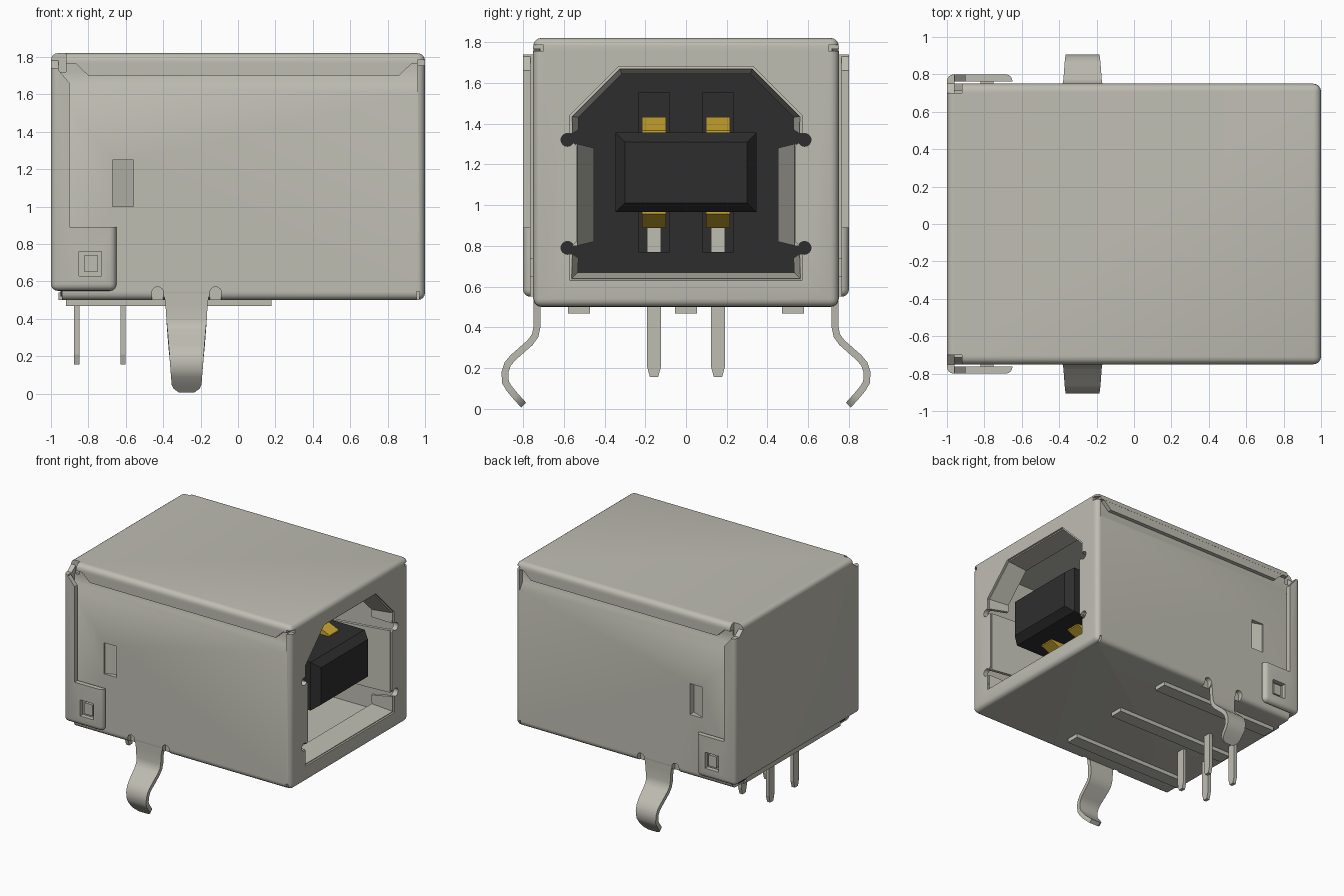
import bpy, bmesh, math
from mathutils import Vector

if "Cube" in bpy.data.objects:
    bpy.data.objects.remove(bpy.data.objects["Cube"], do_unlink=True)


def material(name, rgb):
    m = bpy.data.materials.new(name)
    m.use_nodes = True
    m.diffuse_color = (*rgb, 1)
    bsdf = m.node_tree.nodes["Principled BSDF"]
    bsdf.inputs["Base Color"].default_value = (*rgb, 1)
    bsdf.inputs["Roughness"].default_value = 0.6
    return m


METAL = material("warm grey metal", (0.52, 0.51, 0.45))
BLACK = material("black plastic", (0.027, 0.027, 0.027))
GOLD = material("gold contact", (0.60, 0.39, 0.03))


def finish(name, bm, mat):
    bmesh.ops.recalc_face_normals(bm, faces=bm.faces)
    me = bpy.data.meshes.new(name)
    bm.to_mesh(me)
    bm.free()
    me.materials.append(mat)
    ob = bpy.data.objects.new(name, me)
    bpy.context.collection.objects.link(ob)
    return ob


def loft(name, rings, mat, caps=True, closed=True):
    """Skin a list of equal-length vertex rings."""
    bm = bmesh.new()
    rows = [[bm.verts.new(p) for p in r] for r in rings]
    n = len(rows[0])
    for a, b in zip(rows, rows[1:]):
        for i in range(n if closed else n - 1):
            j = (i + 1) % n
            bm.faces.new((a[i], a[j], b[j], b[i]))
    if caps:
        bm.faces.new(rows[0])
        bm.faces.new(rows[-1])
    return finish(name, bm, mat)


def prism(name, pts, axis, a, b, mat=METAL):
    """Extrude (y,z) points along x, or (x,z) points along y."""
    def at(t):
        return [(t, p, q) if axis == 'x' else (p, t, q) for p, q in pts]
    return loft(name, [at(a), at(b)], mat)


def box(name, x, y, z, mat=METAL, bevel=0, keep=None):
    bm = bmesh.new()
    bmesh.ops.create_cube(bm, size=1)
    for v in bm.verts:
        v.co = [r[0] if c < 0 else r[1] for c, r in zip(v.co, (x, y, z))]
    if bevel:
        edges = [e for e in bm.edges if keep is None or keep(e)]
        bmesh.ops.bevel(bm, geom=edges, offset=bevel, segments=4, profile=0.5, affect='EDGES')
    return finish(name, bm, mat)


def cut(ob, cutters):
    """Subtract every cutter and bake the result."""
    for c in cutters:
        c.hide_render = True
        m = ob.modifiers.new("cut", 'BOOLEAN')
        m.operation, m.solver, m.object = 'DIFFERENCE', 'EXACT', c
    bake(ob)
    for c in cutters:
        bpy.data.objects.remove(c, do_unlink=True)


def bake(ob):
    bpy.context.view_layer.update()
    ev = ob.evaluated_get(bpy.context.evaluated_depsgraph_get())
    me = bpy.data.meshes.new_from_object(ev)
    ob.modifiers.clear()
    ob.data = me


def smooth(ob):
    bpy.ops.object.select_all(action='DESELECT')
    ob.select_set(True)
    bpy.context.view_layer.objects.active = ob
    bpy.ops.object.shade_smooth_by_angle(angle=math.radians(35))


def cylinder(axis, p, q, r, a, b):
    ring = [(p + r * math.cos(t * math.pi / 8), q + r * math.sin(t * math.pi / 8)) for t in range(16)]
    return prism("cutter", ring, axis, a, b)


def mirrored(pts):
    return pts + [(-y, z) for y, z in reversed(pts)]


# Folded shell with open mouth at +x
shell = box("shell", (-0.96, 1), (-0.75, 0.75), (0.5, 1.82), METAL, 0.04,
            lambda e: max(v.co.x for v in e.verts) > 0)
mouth = mirrored([(0.33, 1.68), (0.57, 1.44), (0.57, 1.32), (0.535, 1.29),
                  (0.535, 0.82), (0.57, 0.79), (0.57, 0.63)])
cut(shell, [box("cutter", (-2, 0.96), (-0.69, 0.69), (0.54, 1.78))])
cutters = [prism("cutter", mouth, 'x', 0.9, 1.1)]
for s in (-1, 1):
    # relief holes around the mouth
    for z in (1.32, 0.79):
        cutters.append(cylinder('x', s * 0.582, z, 0.032, 0.9, 1.1))
    # inward step of the wall behind the top flap
    step = [(s * y, z) for y, z in ((0.75, 1.60), (0.715, 1.65), (0.715, 1.765), (0.80, 1.765), (0.80, 1.60))]
    cutters.append(prism("cutter", step, 'x', -0.97, 0.96))
    # corner gaps left by the folds
    cutters.append(box("cutter", (-1.1, -0.92), sorted((s * 0.70, s)), (1.72, 2)))
    cutters.append(box("cutter", (0.96, 1.1), sorted((s * 0.70, s)), (1.755, 1.785)))
    cutters.append(box("cutter", (0.955, 0.97), sorted((s * 0.71, s)), (0.4, 0.545)))
    cutters.append(box("cutter", (-1.1, -0.94), sorted((s * 0.6, s)), (0.4, 0.55)))
    # slits beside each leg
    for x in (-0.43, -0.12):
        cutters.append(cylinder('y', x, 0.54, 0.031, s * 0.71, s * 0.8))
        cutters.append(box("cutter", (x - 0.03, x + 0.03), sorted((s * 0.71, s * 0.8)), (0.4, 0.54)))
    # lanced side window, deeper toward the mouth
    cutters.append(loft("cutter", [[(-0.67, s * 0.74, z), (-0.56, s * 0.70, z), (-0.56, s * 0.8, z),
                                    (-0.67, s * 0.8, z)] for z in (1.0, 1.25)], METAL))
cut(shell, cutters)
smooth(shell)

# Top flaps folded over the stepped side walls
for s, side in ((-1, "right"), (1, "left")):
    flap = [(-0.80, 1.70), (0.86, 1.70), (0.95, 1.785), (-0.89, 1.785)]
    prism(side + "_top_flap", flap, 'y', s * 0.716, s * 0.749)

# Back panel wrapping around both sides, with a locking foot on each
back = box("back_panel", (-1, -0.65), (-0.80, 0.80), (0.55, 1.82), METAL, 0.036)
cutters = [box("cutter", (-0.96, 0), (-0.762, 0.762), (0, 3)),
           prism("cutter", [(-0.90, 0.89), (-0.5, 0.89), (-0.5, 2), (-0.96, 2), (-0.96, 1.73), (-0.90, 1.66)],
                 'y', -1, 1),
           box("cutter", (-0.85, -0.73), (-1, 1), (0.63, 0.76))]
for s in (-1, 1):
    corner = [(s * y, z) for y, z in ((0.70, 2), (0.70, 1.78), (0.75, 1.74), (0.9, 1.74), (0.9, 2))]
    cutters.append(prism("cutter", corner, 'x', -1.1, -0.9))
cut(back, cutters)
smooth(back)

# Lips bent inward around the mouth, and side springs


def sheet(name, outer, inner, x0, x1):
    ob = loft(name, [[(x0, *p) for p in outer], [(x1, *p) for p in inner]], METAL, False, False)
    m = ob.modifiers.new("thickness", 'SOLIDIFY')
    m.thickness, m.offset = 0.025, 0
    bake(ob)


sheet("upper_lip", mirrored([(0.57, 1.35), (0.57, 1.44), (0.33, 1.68)]),
      mirrored([(0.54, 1.37), (0.54, 1.435), (0.32, 1.655)]), 0.985, 0.82)
sheet("lower_lip", mirrored([(0.57, 0.76), (0.57, 0.63)]),
      mirrored([(0.54, 0.74), (0.54, 0.66)]), 0.985, 0.82)
for s, side in ((-1, "right"), (1, "left")):
    sheet(side + "_mouth_spring", [(s * 0.545, 1.30), (s * 0.545, 0.80)],
          [(s * 0.465, 1.28), (s * 0.465, 0.82)], 0.985, 0.35)

# Plastic insulator and tongue
body = box("insulator", (-0.95, -0.10), (-0.68, 0.68), (0.52, 1.77), BLACK)
cut(body, [box("cutter", (-0.15, 0.1), (y - 0.077, y + 0.077), (0.77, 1.55)) for y in (-0.157, 0.157)])


def rect(x, y, z0, z1):
    return [(x, -y, z0), (x, y, z0), (x, y, z1), (x, -y, z1)]


loft("tongue", [rect(-0.2, 0.345, 0.965, 1.355), rect(0.89, 0.345, 0.965, 1.355),
                rect(0.95, 0.30, 1.01, 1.31)], BLACK)

# Base rails
for i, y in enumerate((-0.525, 0, 0.525)):
    box("base_rail_%d" % (i + 1), (-0.92, 0.18), (y - 0.055, y + 0.055), (0.468, 0.51))

# Pins, contact strips and contact tails
for y, side in ((-0.157, "right"), (0.157, "left")):
    for x, row in ((-0.862, "rear"), (-0.615, "inner")):
        pts = [(y + a, z) for a, z in ((-0.035, 0.53), (-0.035, 0.21), (-0.02, 0.155),
                                       (0.02, 0.155), (0.035, 0.21), (0.035, 0.53))]
        prism("%s_%s_pin" % (side, row), pts, 'x', x - 0.014, x + 0.014)
    box(side + "_contact_tail", (-0.16, -0.12), (y - 0.035, y + 0.035), (0.77, 0.90))
    for f, level in ((1, "upper"), (-1, "lower")):
        pts = [(-0.16, 0.19), (-0.16, 0.225), (0.35, 0.225), (0.60, 0.272), (0.75, 0.205), (0.75, 0.19)]
        prism("%s_%s_contact" % (side, level), [(x, 1.16 + f * d) for x, d in pts],
              'y', y - 0.06, y + 0.06, GOLD)

# Curved spring legs: (y, z, half width)
PATH = [(0.732, 0.54, 0.122), (0.732, 0.48, 0.113), (0.732, 0.40, 0.108), (0.74, 0.36, 0.105),
        (0.765, 0.325, 0.102), (0.85, 0.25, 0.096), (0.875, 0.22, 0.093), (0.889, 0.18, 0.090),
        (0.886, 0.13, 0.086), (0.868, 0.10, 0.083), (0.835, 0.06, 0.080), (0.815, 0.038, 0.070),
        (0.797, 0.018, 0.042)]
for s, side in ((-1, "right"), (1, "left")):
    rings = []
    for i, (y, z, w) in enumerate(PATH):
        p, q = PATH[max(i - 1, 0)], PATH[min(i + 1, len(PATH) - 1)]
        t = Vector((q[0] - p[0], q[1] - p[1])).normalized()
        ny, nz = -t.y * 0.017, t.x * 0.017
        rings.append([(-0.275 + sx * w, s * (y + k * ny), z + k * nz)
                      for sx, k in ((-1, -1), (1, -1), (1, 1), (-1, 1))])
    smooth(loft(side + "_spring_leg", rings, METAL))
    # locking tab seen in the foot window
    box(side + "_locking_tab", (-0.82, -0.75), sorted((s * 0.74, s * 0.785)), (0.65, 0.74))
